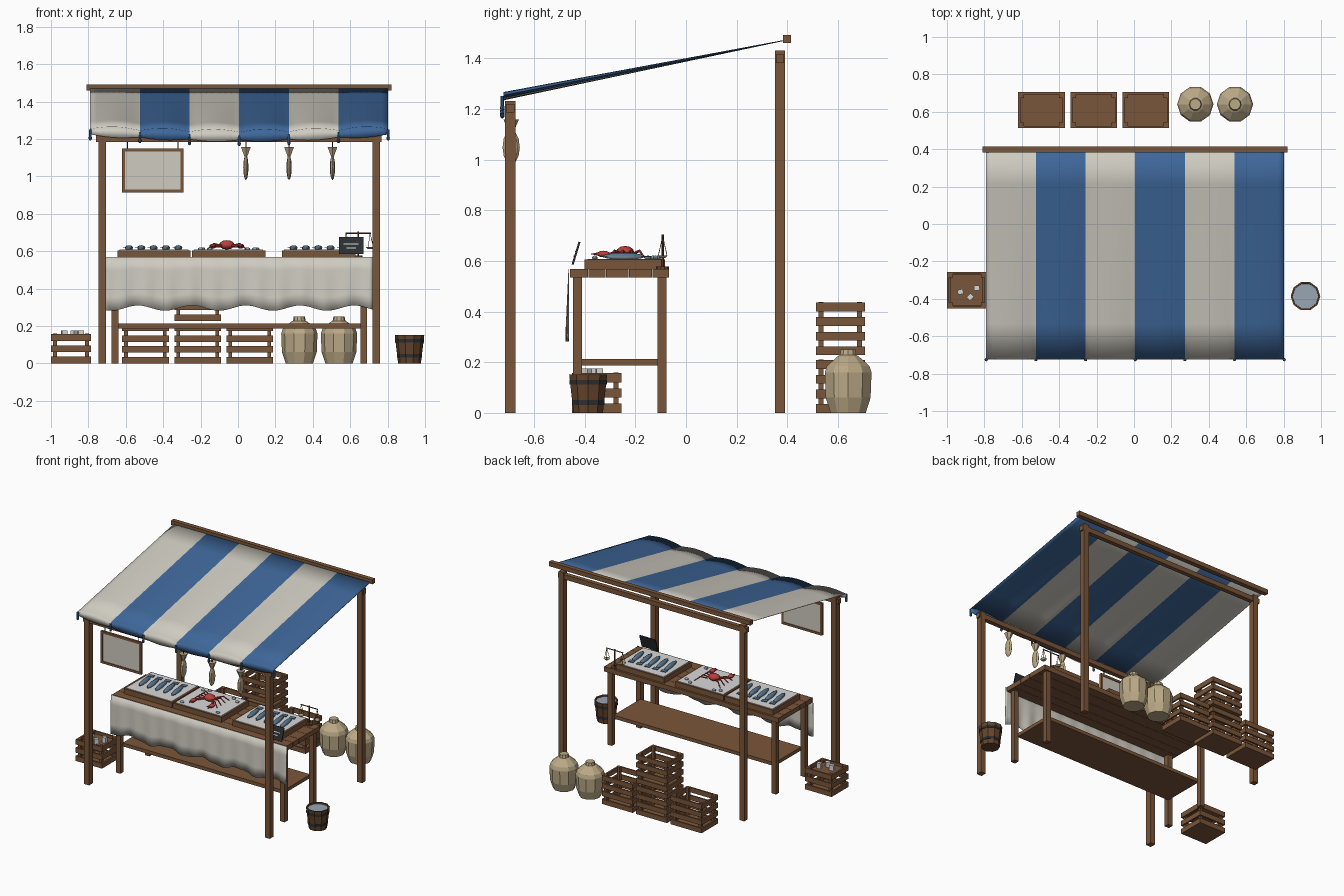
import bpy, bmesh, math
from mathutils import Matrix, Vector

if "Cube" in bpy.data.objects:
    bpy.data.objects.remove(bpy.data.objects["Cube"])

COLOURS = {
    "cream cloth": (0.62, 0.60, 0.53), "blue cloth": (0.048, 0.135, 0.32),
    "wood": (0.195, 0.092, 0.042), "dark wood": (0.13, 0.058, 0.025),
    "sackcloth": (0.50, 0.40, 0.24), "iron": (0.025, 0.027, 0.03),
    "ice": (0.68, 0.69, 0.68), "fish blue": (0.10, 0.19, 0.29),
    "shell red": (0.50, 0.05, 0.045), "water": (0.32, 0.38, 0.45)}
NAMES = list(COLOURS)
CREAM, BLUE, WOOD, DARK, SACK, IRON, ICE, FISH, RED, WATER = range(10)
for n, c in COLOURS.items():
    bpy.data.materials.new(n).diffuse_color = (*c, 1)


class Part:
    """Collects primitives into one named object."""
    def __init__(self, name):
        self.name, self.bm = name, bmesh.new()

    def tag(self, verts, mat):
        for f in {f for v in verts for f in v.link_faces}:
            f.material_index = mat

    def box(self, x0, x1, y0, y1, z0, z1, mat=WOOD, rot=None):
        m = Matrix.Translation(((x0 + x1) / 2, (y0 + y1) / 2, (z0 + z1) / 2))
        m = m @ (rot or Matrix()) @ Matrix.Diagonal((x1 - x0, y1 - y0, z1 - z0, 1))
        self.tag(bmesh.ops.create_cube(self.bm, size=1, matrix=m)["verts"], mat)

    def rod(self, p, q, r, mat, r2=None, n=6):
        p, q = Vector(p), Vector(q)
        m = Matrix.Translation((p + q) / 2) @ (q - p).to_track_quat("Z", "Y").to_matrix().to_4x4()
        self.tag(bmesh.ops.create_cone(self.bm, cap_ends=True, segments=n, radius1=r,
                 radius2=r if r2 is None else r2, depth=(q - p).length, matrix=m)["verts"], mat)

    def ball(self, c, r, mat, rot=None, u=8, v=6):
        m = Matrix.Translation(c) @ (rot or Matrix()) @ Matrix.Diagonal((*r, 1))
        vs = bmesh.ops.create_uvsphere(self.bm, u_segments=u, v_segments=v, radius=1, matrix=m)["verts"]
        self.tag(vs, mat)
        return vs

    def lathe(self, x, y, profile, mat, n=10):
        rings = [[self.bm.verts.new((x + r * math.cos(2 * math.pi * i / n),
                  y + r * math.sin(2 * math.pi * i / n), z)) for i in range(n)] for r, z in profile]
        for a, b in zip(rings, rings[1:]):
            for i in range(n):
                j = (i + 1) % n
                self.bm.faces.new((a[i], a[j], b[j], b[i])).material_index = mat
        for ring in (rings[0], rings[-1]):
            self.bm.faces.new(ring).material_index = mat

    def sheet(self, nu, nv, point, mat):
        g = [[self.bm.verts.new(point(i / nu, j / nv)) for j in range(nv + 1)] for i in range(nu + 1)]
        for i in range(nu):
            for j in range(nv):
                f = self.bm.faces.new((g[i][j], g[i + 1][j], g[i + 1][j + 1], g[i][j + 1]))
                f.material_index = mat((i + 0.5) / nu)

    def done(self, smooth=False, thick=0):
        bmesh.ops.recalc_face_normals(self.bm, faces=self.bm.faces)
        me = bpy.data.meshes.new(self.name)
        self.bm.to_mesh(me)
        self.bm.free()
        for n in NAMES:
            me.materials.append(bpy.data.materials[n])
        ob = bpy.data.objects.new(self.name, me)
        bpy.context.collection.objects.link(ob)
        if thick:
            ob.modifiers.new("thickness", "SOLIDIFY").thickness = thick
        if smooth:
            bpy.context.view_layer.objects.active = ob
            ob.select_set(True)
            bpy.ops.object.shade_smooth_by_angle(angle=math.radians(40))
            ob.select_set(False)


# Frame: four posts, two cross beams, ridge pole
p = Part("stall_frame")
for x in (-0.725, 0.738):
    p.box(x - 0.02, x + 0.02, -0.715, -0.672, 0, 1.23)
    p.box(x - 0.02, x + 0.02, 0.352, 0.39, 0, 1.43)
p.box(-0.76, 0.767, -0.71, -0.677, 1.185, 1.22)
p.box(-0.76, 0.767, 0.355, 0.387, 1.38, 1.415)
p.box(-0.81, 0.82, 0.383, 0.415, 1.46, 1.492)
p.done()

# Striped awning with a hanging valance
X0, X1 = -0.79, 0.803
stripe = lambda u: BLUE if int(u * 6) % 2 else CREAM
wave = lambda u: abs(math.sin(6 * math.pi * u))
edge = lambda u: 1.255 - 0.018 * math.sin(math.pi * u) + 0.016 * wave(u)
p = Part("awning")
p.sheet(48, 6, lambda u, v: (X0 + (X1 - X0) * u, 0.40 - 1.12 * v, 1.474 + (edge(u) - 1.474) * v), stripe)
p.sheet(48, 1, lambda u, v: (X0 + (X1 - X0) * u, -0.72 - 0.004 * v,
        edge(u) - v * (0.03 + 0.012 * math.sin(math.pi * u) + 0.026 * wave(u))), stripe)
p.done(True, 0.003)
p = Part("awning_ties")
for i in range(7):
    x, z = X0 + (X1 - X0) * i / 6, 1.2 - 0.03 * math.sin(math.pi * i / 6)
    p.rod((x, -0.725, z), (x, -0.725, z + 0.05), 0.007, BLUE)
    p.ball((x, -0.725, z + 0.005), (0.009, 0.009, 0.013), BLUE)
p.done()

# Table: planked top, legs, lower shelf
p = Part("table")
ys = (-0.458, -0.385, -0.316, -0.225, -0.134, -0.067)
for a, b in zip(ys, ys[1:]):
    p.box(-0.70, 0.713, a + 0.001, b - 0.001, 0.534, 0.568)
for x in (-0.657, 0.672):
    for y in (-0.428, -0.095):
        p.box(x - 0.018, x + 0.018, y - 0.018, y + 0.018, 0, 0.534)
p.box(-0.645, 0.66, -0.415, -0.105, 0.188, 0.213)
p.done()

# Front cloth with folds and a scalloped hem
p = Part("table_cloth")
p.sheet(80, 4, lambda u, v: (-0.705 + 1.425 * u, -0.464 - 0.006 * v + 0.006 * v * math.sin(u * 75),
        0.568 - v * (0.272 + 0.014 * math.sin(u * 31 + 1))), lambda u: CREAM)
p.done(True, 0.003)

# Trays of ice
TRAYS = (-0.645, -0.246, 0.235)
p = Part("trays")
for x in TRAYS:
    a, b, c, d = x, x + 0.392, -0.40, -0.083
    p.box(a, b, c, c + 0.014, 0.568, 0.605)
    p.box(a, b, d - 0.014, d, 0.568, 0.605)
    p.box(a, a + 0.014, c, d, 0.568, 0.605)
    p.box(b - 0.014, b, c, d, 0.568, 0.605)
    p.box(a + 0.012, b - 0.012, c + 0.012, d - 0.012, 0.57, 0.608, ICE)
p.done()

# Fish rows, blue backs and pale bellies
p = Part("fish")
for t in (TRAYS[0], TRAYS[2]):
    for i in range(5):
        x, y = t + 0.062 + i * 0.066, -0.245
        rot = Matrix.Rotation(0.14, 4, "Z")
        for f in {f for v in p.ball((x, y, 0.618), (0.019, 0.085, 0.014), FISH, rot) for f in v.link_faces}:
            if f.calc_center_median().z < 0.616:
                f.material_index = WATER
        tip = Vector((x, y, 0.618)) + rot @ Vector((0, 0.075, 0))
        p.box(tip.x - 0.02, tip.x + 0.02, tip.y, tip.y + 0.03, 0.616, 0.62, FISH, rot)
p.done(True)

# Crab with claws and legs
p = Part("crab")
cx, cy = -0.06, -0.24
p.ball((cx, cy, 0.634), (0.042, 0.036, 0.025), RED)
for s in (-1, 1):
    for k in range(4):
        y = cy - 0.02 + k * 0.018
        knee = (cx + s * 0.07, y + (k - 1.5) * 0.015, 0.64)
        p.rod((cx + s * 0.03, y, 0.63), knee, 0.005, RED)
        p.rod(knee, (cx + s * 0.105, y + (k - 1.5) * 0.03, 0.61), 0.005, RED, 0.002)
    p.rod((cx + s * 0.03, cy - 0.02, 0.63), (cx + s * 0.075, cy - 0.065, 0.625), 0.008, RED)
    p.ball((cx + s * 0.075, cy - 0.085, 0.627), (0.018, 0.026, 0.013), RED)
    p.rod((cx + s * 0.083, cy - 0.1, 0.627), (cx + s * 0.075, cy - 0.135, 0.627), 0.008, RED, 0.001)
    p.rod((cx + s * 0.065, cy - 0.1, 0.627), (cx + s * 0.055, cy - 0.125, 0.627), 0.006, RED, 0.001)
p.done(True)
p = Part("shellfish")
for x, y in ((-0.19, -0.13), (-0.15, -0.11), (0.05, -0.12), (0.1, -0.15), (0.09, -0.36), (-0.2, -0.36)):
    p.ball((x, y, 0.612), (0.015, 0.011, 0.009), WATER)
p.done()

# Price board leaning on the table front
p = Part("price_board")
rot = Matrix.Rotation(math.radians(-17), 4, "X")
p.box(0.54, 0.67, -0.438, -0.430, 0.583, 0.677, IRON, rot)
for dz, w in ((0.008, 0.08), (-0.012, 0.05)):
    z = 0.63 + dz
    y = -0.434 + dz * 0.306 - 0.005
    p.box(0.605 - w / 2, 0.605 + w / 2, y - 0.001, y + 0.001, z - 0.003, z + 0.003, ICE, rot)
p.done()

# Balance scale
p = Part("balance_scale")
sx, sy = 0.642, -0.092
p.rod((sx, sy, 0.568), (sx, sy, 0.578), 0.025, DARK, n=10)
p.rod((sx, sy, 0.57), (sx, sy, 0.705), 0.005, DARK)
p.rod((sx - 0.068, sy, 0.697), (sx + 0.068, sy, 0.697), 0.004, DARK)
for s in (-1, 1):
    x = sx + s * 0.064
    for dx, dy in ((0.018, 0), (-0.01, 0.017), (-0.01, -0.017)):
        p.rod((x, sy, 0.697), (x + dx, sy + dy, 0.622), 0.0015, DARK, n=4)
    p.lathe(x, sy, ((0.012, 0.612), (0.022, 0.622)), SACK)
p.done()

# Hanging sign with wooden frame
p = Part("hanging_sign")
a, b, c, d, w = -0.62, -0.292, 0.915, 1.15, 0.016
p.box(a + w, b - w, -0.698, -0.69, c + w, d - w, CREAM)
for r in ((a, b, c, c + w), (a, b, d - w, d), (a, a + w, c, d), (b - w, b, c, d)):
    p.box(r[0], r[1], -0.703, -0.685, r[2], r[3])
for x in (-0.59, -0.322):
    p.rod((x, -0.694, 1.145), (x, -0.694, 1.19), 0.003, IRON)
p.done()

# Dried fish hanging by their tails
p = Part("dried_fish")
for x in (0.042, 0.273, 0.505):
    p.rod((x, -0.69, 1.15), (x, -0.69, 1.19), 0.003, IRON)
    p.ball((x, -0.69, 1.048), (0.014, 0.034, 0.068), SACK)
    p.rod((x, -0.69, 1.10), (x, -0.69, 1.157), 0.006, SACK, 0.03)
p.done()


# Slatted crates
def crate(name, x, y, z, w, d, h, slats):
    p = Part(name)
    t, s = 0.012, h / (slats + (slats - 1) * 0.65)
    for i in range(slats):
        a = z + i * s * 1.65
        for k in (-1, 1):
            ya, xa = y + k * (d - t) / 2, x + k * (w - t) / 2
            p.box(x - w / 2, x + w / 2, ya - t / 2, ya + t / 2, a, a + s)
            p.box(xa - t / 2, xa + t / 2, y - d / 2 + t, y + d / 2 - t, a, a + s)
    for k in (-1, 1):
        for m in (-1, 1):
            px, py = x + k * (w / 2 - 0.021), y + m * (d / 2 - 0.021)
            p.box(px - 0.01, px + 0.01, py - 0.01, py + 0.01, z, z + h + 0.002)
    p.box(x - w / 2 + t, x + w / 2 - t, y - d / 2 + t, y + d / 2 - t, z, z + 0.012)
    p.done()


for i, x in enumerate((-0.495, -0.215, 0.063)):
    crate(f"crate_{i + 1}", x, 0.609, 0, 0.25, 0.193, 0.208, 4)
crate("upper_crate", -0.215, 0.609, 0.228, 0.25, 0.193, 0.207, 4)
crate("ice_crate", -0.893, -0.353, 0, 0.214, 0.195, 0.157, 3)
p = Part("ice_blocks")
p.box(-0.98, -0.806, -0.437, -0.269, 0.125, 0.138)
for x, y, r in ((-0.928, -0.363, 0.2), (-0.875, -0.39, 0.8), (-0.84, -0.342, 0.1)):
    p.box(x - 0.015, x + 0.015, y - 0.013, y + 0.013, 0.138, 0.176, ICE, Matrix.Rotation(r, 4, "Z"))
p.done()

# Tied sacks
for i, x in enumerate((0.328, 0.54)):
    p = Part(f"sack_{i + 1}")
    p.lathe(x, 0.64, ((0.073, 0), (0.093, 0.06), (0.097, 0.16), (0.088, 0.185),
                      (0.045, 0.222), (0.034, 0.228), (0.03, 0.25)), SACK)
    p.done()

# Bucket of water with iron hoops
p = Part("bucket")
rad = lambda z: 0.061 + 0.018 * z / 0.152
p.lathe(0.917, -0.386, ((rad(0), 0), (rad(0.152), 0.152), (0.07, 0.152), (0.069, 0.138)), DARK)
p.lathe(0.917, -0.386, ((0.069, 0.138), (0.0695, 0.142)), WATER)
for z in (0.032, 0.112):
    p.lathe(0.917, -0.386, ((rad(z) + 0.003, z), (rad(z) + 0.003, z + 0.018)), IRON)
p.done()

for m in bpy.data.materials:
    if m.users and not m.is_grease_pencil:
        m.use_nodes = True
        m.node_tree.nodes["Principled BSDF"].inputs["Base Color"].default_value = m.diffuse_color
